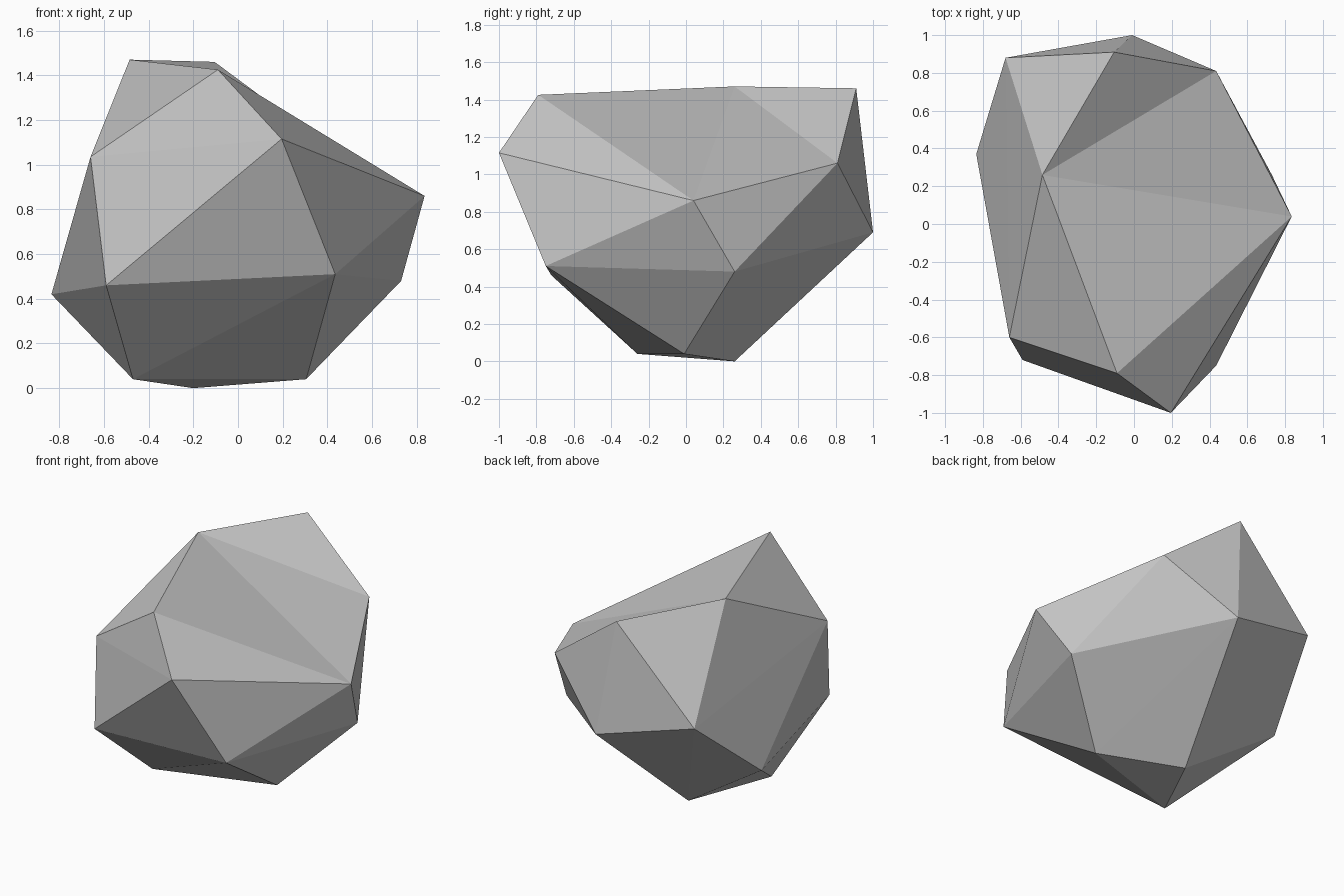
import bpy
import bmesh

# Remove the default cube only
default_cube = bpy.data.objects.get("Cube")
if default_cube:
    bpy.data.objects.remove(default_cube, do_unlink=True)


def make_material(name, colour):
    material = bpy.data.materials.new(name)
    material.use_nodes = True
    material.diffuse_color = colour
    shader = material.node_tree.nodes["Principled BSDF"]
    shader.inputs["Base Color"].default_value = colour
    shader.inputs["Roughness"].default_value = 0.9
    return material


def make_faceted_stone(name, corners, peak, rim, material):
    """Wrap a flat-faced skin around the corners, then hollow the top
    slightly by fanning its faces from the peak along the rim."""
    mesh = bpy.data.meshes.new(name)
    bm = bmesh.new()
    verts = {corner: bm.verts.new(corner) for corner in corners}
    bmesh.ops.convex_hull(bm, input=bm.verts[:])

    # Replace the bulging top faces with a fan
    top = {verts[corner] for corner in [peak] + rim}
    bulge = [face for face in bm.faces if top.issuperset(face.verts)]
    bmesh.ops.delete(bm, geom=bulge, context="FACES")
    for first, second in zip(rim, rim[1:]):
        bm.faces.new((verts[peak], verts[first], verts[second]))

    bmesh.ops.recalc_face_normals(bm, faces=bm.faces[:])
    for face in bm.faces:
        face.smooth = False
    bm.to_mesh(mesh)
    bm.free()
    mesh.materials.append(material)
    stone = bpy.data.objects.new(name, mesh)
    bpy.context.scene.collection.objects.link(stone)
    return stone


# Corners of the boulder, grouped by height
peak = (-.485, .26, 1.47)
top_rim = [(-.09, -.79, 1.425), (.835, .04, .86), (.435, .81, 1.06), (-.105, .91, 1.46)]
shoulder = [(.195, -1, 1.115), (-.66, -.60, 1.035), (-.68, .88, .86), (-.01, 1, .69)]
waist = [(.435, -.75, .51), (.73, .26, .48), (-.59, -.72, .46), (-.835, .37, .42)]
base = [(-.47, -.26, .04), (.305, -.01, .04), (-.20, .26, 0)]

stone_grey = make_material("stone grey", (.57, .57, .57, 1))
corners = [peak] + top_rim + shoulder + waist + base
make_faceted_stone("boulder", corners, peak, top_rim, stone_grey)
